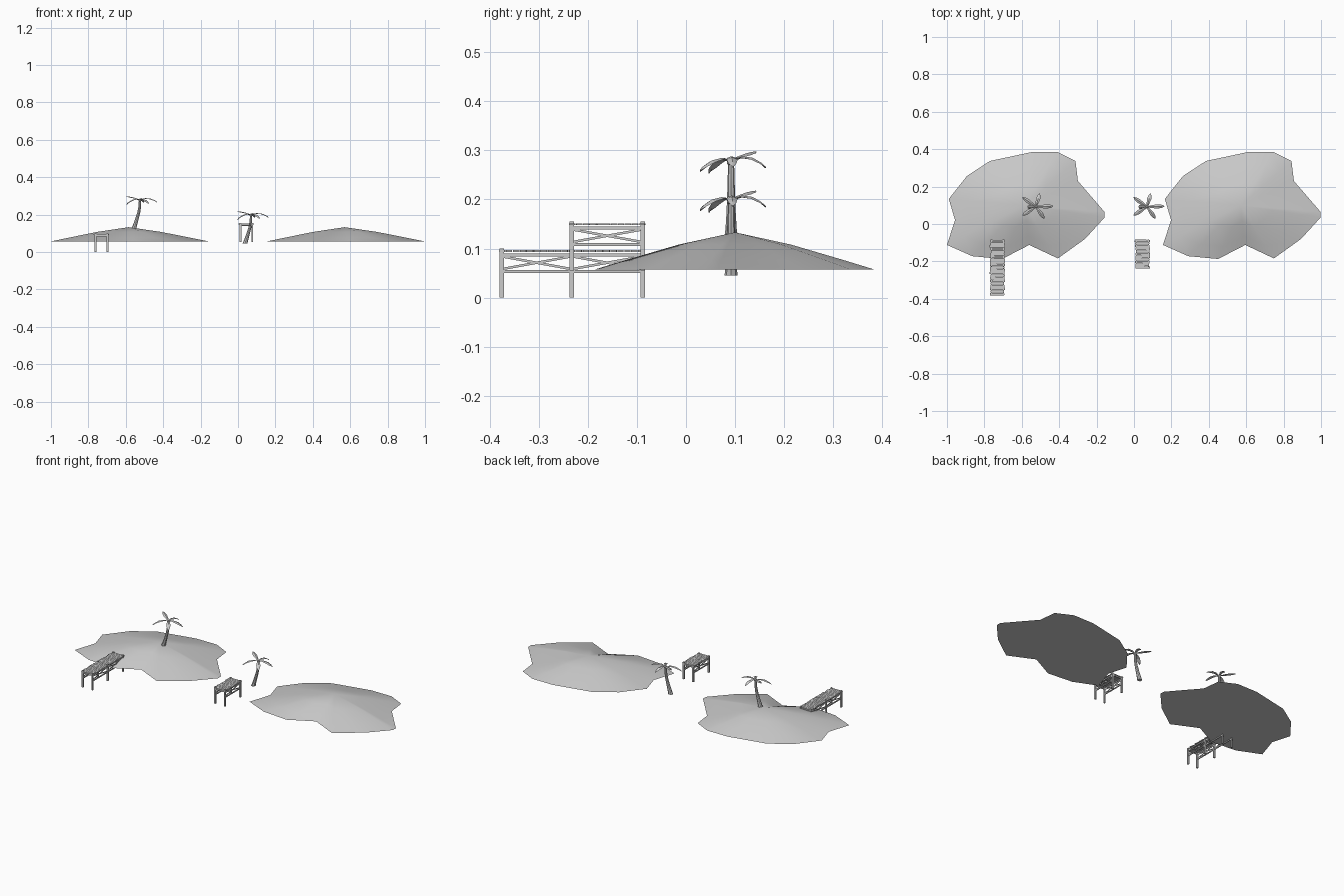
import bpy, bmesh, math, random
from mathutils import Vector, Matrix

if "Cube" in bpy.data.objects:
    bpy.data.objects.remove(bpy.data.objects["Cube"])

random.seed(4)


def finish(bm, name, smooth=False):
    bmesh.ops.recalc_face_normals(bm, faces=bm.faces[:])
    me = bpy.data.meshes.new(name)
    bm.to_mesh(me)
    bm.free()
    ob = bpy.data.objects.new(name, me)
    bpy.context.collection.objects.link(ob)
    if smooth:
        bpy.ops.object.select_all(action='DESELECT')
        ob.select_set(True)
        bpy.context.view_layer.objects.active = ob
        bpy.ops.object.shade_smooth_by_angle(angle=math.radians(30))
    return ob


def copy(ob, name, offset):
    dup = bpy.data.objects.new(name, ob.data)
    dup.location = offset
    bpy.context.collection.objects.link(dup)


def box(bm, center, size):
    bmesh.ops.create_cube(bm, size=1, matrix=Matrix.Translation(center)
                          @ Matrix.Diagonal((*size, 1)))


def beam(bm, a, b, w, h):
    a, b = Vector(a), Vector(b)
    d = b - a
    m = Matrix.Translation((a + b) / 2) @ d.to_track_quat('Y', 'Z').to_matrix().to_4x4()
    bmesh.ops.create_cube(bm, size=1, matrix=m @ Matrix.Diagonal((w, d.length, h, 1)))


# Islands: shoreline contracted in rings up to a peak, flat underside
SHORE = [(-1, -.112), (-.957, .021), (-.99, .134), (-.893, .257), (-.77, .337),
         (-.545, .385), (-.41, .385), (-.313, .337), (-.30, .23), (-.157, .064),
         (-.157, .035), (-.262, -.08), (-.407, -.184), (-.56, -.112),
         (-.705, -.187), (-.865, -.172)]
PEAK = Vector((-.585, .1))
bm = bmesh.new()
rings = []
for s, z in [(1, .057), (.77, .077), (.4, .108)]:
    rings.append([bm.verts.new((*(PEAK + (Vector(p) - PEAK) * s), z)) for p in SHORE])
top = bm.verts.new((*PEAK, .133))
n = len(SHORE)
for i in range(n):
    j = (i + 1) % n
    for lo, hi in zip(rings, rings[1:]):
        bm.faces.new((lo[i], lo[j], hi[j], hi[i]))
    bm.faces.new((rings[-1][i], rings[-1][j], top))
bm.faces.new(rings[0][::-1])
island = finish(bm, "island_left", True)
copy(island, "island_right", (1.155, 0, 0))

# Palm trunk: tapered rings along a leaning curve
bm = bmesh.new()
SIDES = 8
path = [(.037, .045, .0135), (.042, .060, .0115), (.052, .092, .0095), (.063, .13, .008),
        (.069, .165, .007), (.070, .198, .006)]
prev = None
for x, z, r in path:
    ring = [bm.verts.new((x + r * math.cos(a), .092 + r * math.sin(a), z))
            for a in (2 * math.pi * k / SIDES for k in range(SIDES))]
    if prev:
        for k in range(SIDES):
            l = (k + 1) % SIDES
            bm.faces.new((prev[k], prev[l], ring[l], ring[k]))
    else:
        bm.faces.new(ring[::-1])
    prev = ring
bm.faces.new(prev)
trunk = finish(bm, "palm_trunk_low", True)

# Palm crown: a small heart with five arched fronds
bm = bmesh.new()
crown = Vector((.070, .092, .197))
bmesh.ops.create_icosphere(bm, subdivisions=1, radius=.010, matrix=Matrix.Translation(crown))


def frond(angle, length, rise, tip):
    d = Vector((math.cos(angle), math.sin(angle), 0))
    side = Vector((-d.y, d.x, 0))
    rows = []
    for t, w in [(0, .003), (.3, .008), (.62, .0115), (.86, .008), (1, .0015)]:
        z = tip * t * t + rise * 4 * t * (1 - t)
        c = crown + d * length * t + Vector((0, 0, z + .003))
        droop = Vector((0, 0, -.35 * w))
        rows.append([bm.verts.new(p) for p in
                     (c - side * w + droop, c, c + side * w + droop,
                      c + Vector((0, 0, -.004)))])
    for a, b in zip(rows, rows[1:]):
        for k in range(4):
            l = (k + 1) % 4
            bm.faces.new((a[k], a[l], b[l], b[k]))
    bm.faces.new(rows[-1])


for deg, length, rise, tip in [(145, .088, .008, .018), (75, .073, .011, -.013),
                               (2, .092, .011, -.012), (-55, .077, .008, -.020),
                               (-148, .085, .008, -.024)]:
    frond(math.radians(deg), length, rise, tip)
fronds = finish(bm, "palm_fronds_low")
for ob, nm in ((trunk, "palm_trunk_high"), (fronds, "palm_fronds_high")):
    copy(ob, nm, (-.594, 0, .08))


# Timber jetties: posts, rails, cross braces and uneven planks
def jetty(name, x, ys, z0):
    bm = bmesh.new()
    for y in ys:
        for sx in (-.032, .032):
            box(bm, (x + sx, y, z0 + .05), (.009, .009, .1))
        box(bm, (x, y, z0 + .087), (.06, .006, .007))
    for ya, yb in zip(ys, ys[1:]):
        for sx in (-.032, .032):
            for z in (.053, .087):
                beam(bm, (x + sx, ya, z0 + z), (x + sx, yb, z0 + z), .005, .006)
            beam(bm, (x + sx - .001, ya, z0 + .058), (x + sx - .001, yb, z0 + .084), .003, .005)
            beam(bm, (x + sx + .001, ya, z0 + .084), (x + sx + .001, yb, z0 + .058), .003, .005)
    y = ys[0] + .001
    while y < ys[-1] + .006:
        w = .078 + random.uniform(-.006, .003)
        m = (Matrix.Translation((x + random.uniform(-.002, .002), y, z0 + .0945))
             @ Matrix.Rotation(random.uniform(-.02, .02), 4, 'Z')
             @ Matrix.Diagonal((w, .0125, .004, 1)))
        bmesh.ops.create_cube(bm, size=1, matrix=m)
        y += .0142
    finish(bm, name)


jetty("long_jetty", -.73, (-.376, -.233, -.088), 0)
jetty("short_jetty", .045, (-.233, -.088), .055)
